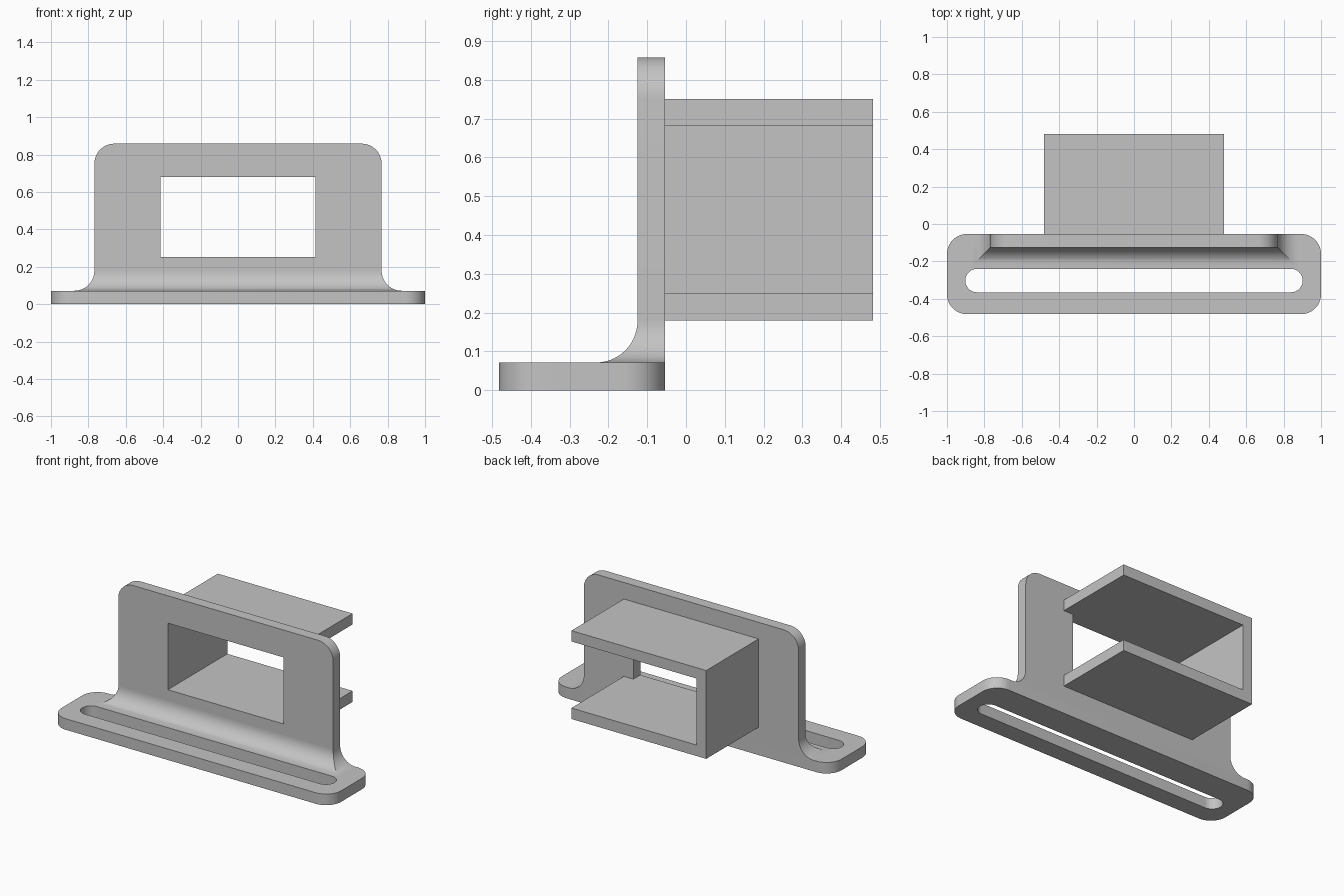
import bpy, bmesh
from math import sin, cos, pi, radians
from mathutils import Vector

cube = bpy.data.objects.get("Cube")
if cube:
    bpy.data.objects.remove(cube, do_unlink=True)

# Shared dimensions
T = 0.0715                     # material thickness
R = 0.107                      # corner and fillet radius
FRONT, PLATE_Y, BACK = -0.482, -0.125, -0.0535
END_Y = 0.482
PLATE_X, PLATE_TOP = 0.768, 0.858
BOX_X, HOLE_X = 0.482, 0.414
BOX_LOW, HOLE_LOW, HOLE_TOP, BOX_TOP = 0.18, 0.251, 0.681, 0.751
SEG = 14

grey = bpy.data.materials.new("plain grey")
grey.use_nodes = True
colour = (0.55, 0.55, 0.55, 1)
grey.diffuse_color = colour
grey.node_tree.nodes["Principled BSDF"].inputs["Base Color"].default_value = colour


def arc(cx, cy, r, start, end):
    return [(cx + r * cos(radians(start + (end - start) * i / SEG)),
             cy + r * sin(radians(start + (end - start) * i / SEG)))
            for i in range(SEG + 1)]


def rectangle(x0, x1, y0, y1):
    return [(x0, y0), (x1, y0), (x1, y1), (x0, y1)]


def rounded(x0, x1, y0, y1, r):
    return (arc(x1 - r, y1 - r, r, 0, 90) + arc(x0 + r, y1 - r, r, 90, 180)
            + arc(x0 + r, y0 + r, r, 180, 270) + arc(x1 - r, y0 + r, r, 270, 360))


def finish(name, bm):
    bmesh.ops.remove_doubles(bm, verts=bm.verts, dist=1e-5)
    bmesh.ops.recalc_face_normals(bm, faces=bm.faces)
    mesh = bpy.data.meshes.new(name)
    bm.to_mesh(mesh)
    bm.free()
    mesh.materials.append(grey)
    obj = bpy.data.objects.new(name, mesh)
    bpy.context.collection.objects.link(obj)
    bpy.ops.object.select_all(action='DESELECT')
    obj.select_set(True)
    bpy.context.view_layer.objects.active = obj
    bpy.ops.object.shade_smooth_by_angle(angle=radians(30))


def extrude(name, loops, place, depth):
    """Fill an outline (with optional holes) and extrude it to a solid."""
    bm = bmesh.new()
    for loop in loops:
        verts = [bm.verts.new(place(*p)) for p in loop]
        for a, b in zip(verts, verts[1:] + verts[:1]):
            bm.edges.new((a, b))
    bmesh.ops.remove_doubles(bm, verts=bm.verts, dist=1e-5)
    bmesh.ops.triangle_fill(bm, edges=bm.edges[:], use_beauty=True)
    result = bmesh.ops.extrude_face_region(bm, geom=bm.faces[:])
    moved = [g for g in result["geom"] if isinstance(g, bmesh.types.BMVert)]
    bmesh.ops.translate(bm, verts=moved, vec=Vector(depth))
    finish(name, bm)


# Base flange with a long rounded slot
extrude("base_flange",
        [rounded(-1, 1, FRONT, BACK, R), rounded(-0.902, 0.902, -0.365, -0.24, 0.0625)],
        lambda x, y: (x, y, 0), (0, 0, T))

# Upright plate with rounded top corners and a rectangular window
plate = ([(-PLATE_X, T + R), (PLATE_X, T + R)]
         + arc(PLATE_X - R, PLATE_TOP - R, R, 0, 90)
         + arc(R - PLATE_X, PLATE_TOP - R, R, 90, 180))
extrude("upright_plate", [plate, rectangle(-HOLE_X, HOLE_X, HOLE_LOW, HOLE_TOP)],
        lambda x, z: (x, PLATE_Y, z), (0, BACK - PLATE_Y, 0))

# Flared foot: concave fillet on the front and both sides, mitred at the corners
bm = bmesh.new()
rings = []
for i in range(SEG + 1):
    a = pi / 2 * i / SEG
    flare, z = R * (1 - sin(a)), T + R * (1 - cos(a))
    ring = rectangle(-PLATE_X - flare, PLATE_X + flare, PLATE_Y - flare, BACK)
    rings.append([bm.verts.new((x, y, z)) for x, y in ring])
for low, high in zip(rings, rings[1:]):
    for j in range(4):
        k = (j + 1) % 4
        bm.faces.new((low[j], low[k], high[k], high[j]))
bm.faces.new(rings[0])
bm.faces.new(rings[-1])
finish("flared_foot", bm)

# Rear channel: top, bottom and right wall, open towards the left
channel = [(-BOX_X, BOX_LOW), (BOX_X, BOX_LOW), (BOX_X, HOLE_LOW), (-HOLE_X, HOLE_LOW),
           (-HOLE_X, HOLE_TOP), (BOX_X, HOLE_TOP), (BOX_X, BOX_TOP), (-BOX_X, BOX_TOP)]
extrude("rear_channel", [channel], lambda x, z: (x, BACK, z), (0, END_Y - BACK, 0))
